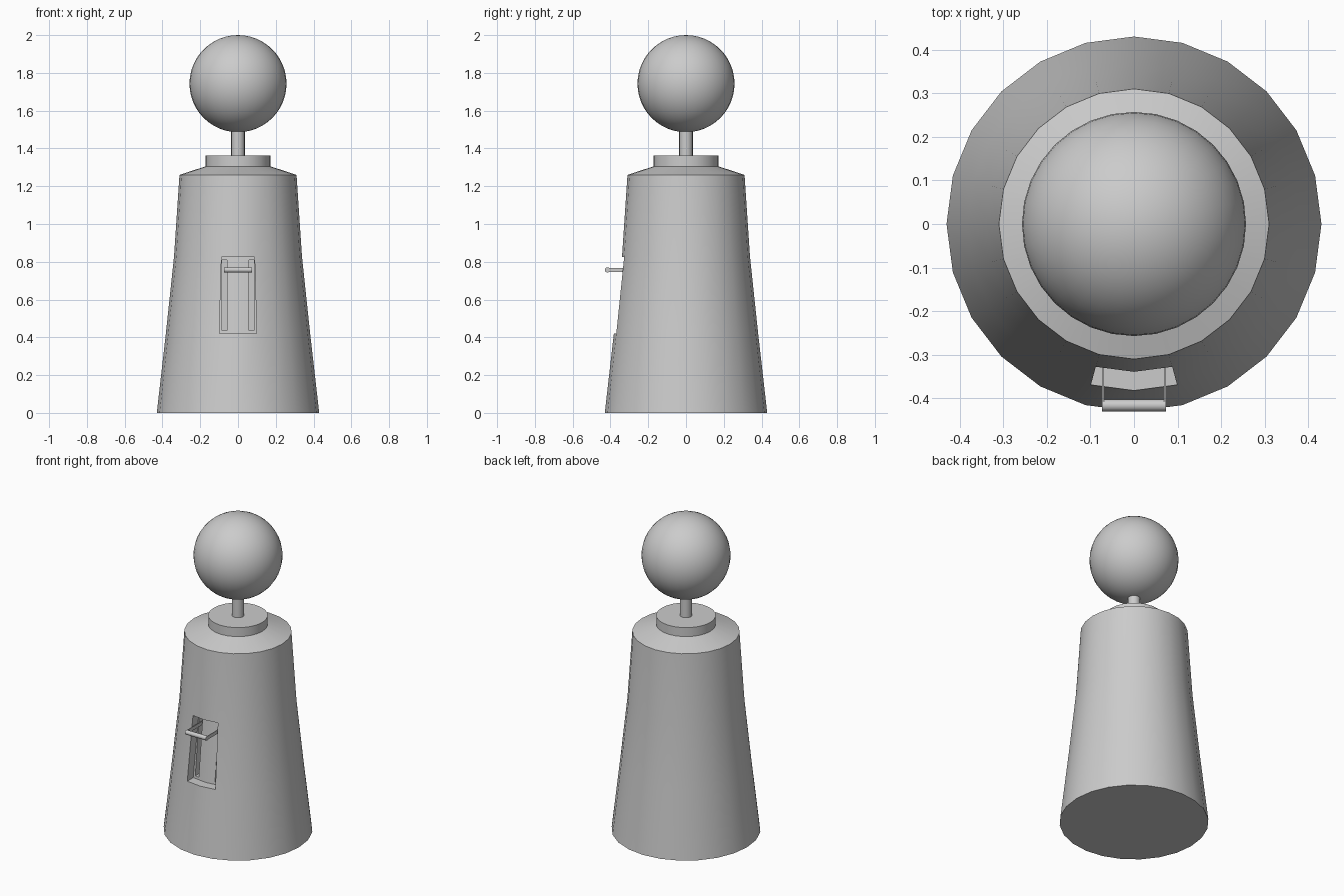
import bpy, bmesh
from math import sin, cos, pi

if "Cube" in bpy.data.objects:
    bpy.data.objects.remove(bpy.data.objects["Cube"])

SIDES = 24


def finish(obj, angle=0.52):
    bpy.ops.object.select_all(action='DESELECT')
    obj.select_set(True)
    bpy.context.view_layer.objects.active = obj
    bpy.ops.object.shade_smooth_by_angle(angle=angle)


def new_object(name, bm):
    bmesh.ops.recalc_face_normals(bm, faces=bm.faces)
    mesh = bpy.data.meshes.new(name)
    bm.to_mesh(mesh)
    bm.free()
    obj = bpy.data.objects.new(name, mesh)
    bpy.context.collection.objects.link(obj)
    return obj


def lathe(bm, profile, n=SIDES):
    rings = [[bm.verts.new((r * sin(2 * pi * i / n), -r * cos(2 * pi * i / n), z))
              for i in range(n)] for r, z in profile]
    walls = [[bm.faces.new((a[i], a[(i + 1) % n], b[(i + 1) % n], b[i]))
              for i in range(n)] for a, b in zip(rings, rings[1:])]
    bm.faces.new(rings[0][::-1])
    bm.faces.new(rings[-1])
    return walls


def box(name, centre, size):
    bpy.ops.mesh.primitive_cube_add(size=1, location=centre)
    obj = bpy.context.object
    obj.name = name
    obj.scale = size
    bpy.ops.object.transform_apply(location=False, rotation=False, scale=True)
    return obj


def cylinder(name, radius, depth, centre, sides, rotation=(0, 0, 0)):
    bpy.ops.mesh.primitive_cylinder_add(vertices=sides, radius=radius, depth=depth,
                                        location=centre, rotation=rotation)
    obj = bpy.context.object
    obj.name = name
    finish(obj, 0.9)
    return obj


# Tapered body with stepped collar; the two front faces are pushed in as a recess
bm = bmesh.new()
walls = lathe(bm, [(0.43, 0), (0.382, 0.42), (0.339, 0.825), (0.31, 1.26),
                   (0.172, 1.305), (0.172, 1.362)])
panel = [walls[1][0], walls[1][-1]]
result = bmesh.ops.extrude_face_region(bm, geom=panel)
inner = [v for v in result['geom'] if isinstance(v, bmesh.types.BMVert)]
bmesh.ops.translate(bm, verts=inner, vec=(0, 0.06, 0))
bmesh.ops.delete(bm, geom=[f for f in panel if f.is_valid], context='FACES')
body = new_object("body", bm)

# Two vertical lever slots in the back of the recess
for side in (-1, 1):
    cutter = box("slot_cutter", (side * 0.0705, -0.285, 0.6225), (0.027, 0.13, 0.375))
    cutter.hide_render = True
    mod = body.modifiers.new("slot", 'BOOLEAN')
    mod.operation = 'DIFFERENCE'
    mod.object = cutter
    bpy.context.view_layer.objects.active = body
    bpy.ops.object.modifier_apply(modifier=mod.name)
    bpy.data.objects.remove(cutter)
finish(body)

# Lever: two thin arms and a crossbar
for side, label in ((-1, "left"), (1, "right")):
    box("lever_arm_" + label, (side * 0.071, -0.325, 0.757), (0.005, 0.18, 0.022))
cylinder("lever_bar", 0.014, 0.147, (0, -0.416, 0.757), 12, (0, pi / 2, 0))

# Neck and ball
cylinder("neck", 0.036, 0.17, (0, 0, 1.43), 16)
bpy.ops.mesh.primitive_uv_sphere_add(segments=32, ring_count=24, radius=0.257,
                                     location=(0, 0, 1.743))
ball = bpy.context.object
ball.name = "ball"
finish(ball)
